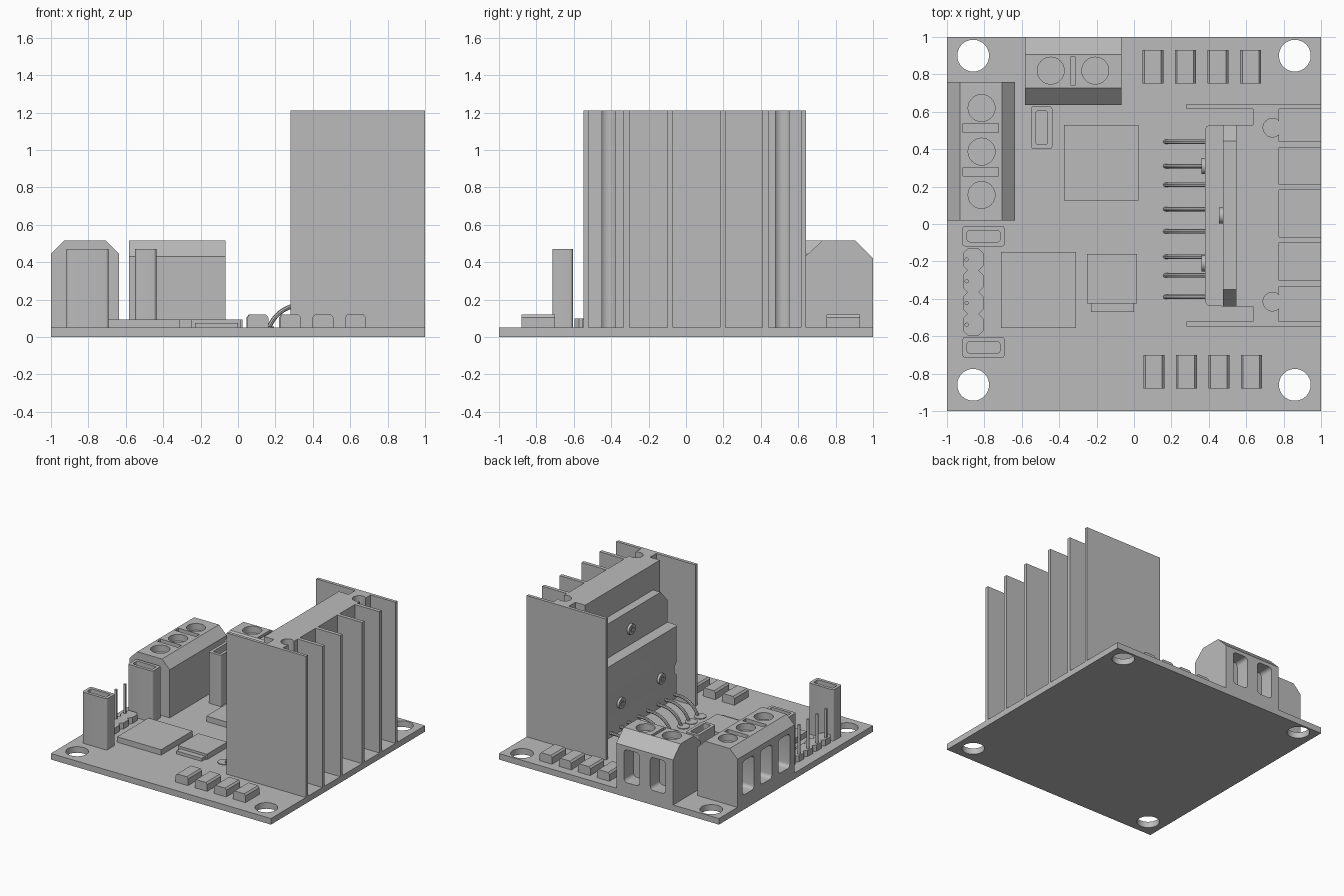
import bpy, bmesh, math
from mathutils import Vector

if "Cube" in bpy.data.objects:
    bpy.data.objects.remove(bpy.data.objects["Cube"], do_unlink=True)

grey = bpy.data.materials.new("plain grey")
grey.use_nodes = True
COLOUR = (0.5, 0.5, 0.5, 1)
grey.diffuse_color = COLOUR
grey.node_tree.nodes["Principled BSDF"].inputs["Base Color"].default_value = COLOUR
BOARD = 0.05


def activate(ob):
    bpy.ops.object.select_all(action='DESELECT')
    ob.select_set(True)
    bpy.context.view_layer.objects.active = ob


def prism(name, pts, axis, lo, hi):
    """Extrude a 2D outline along an axis: x uses (y,z), y uses (x,z), z uses (x,y)."""
    place = {'x': lambda u, v, w: (w, u, v), 'y': lambda u, v, w: (u, w, v),
             'z': lambda u, v, w: (u, v, w)}[axis]
    bm = bmesh.new()
    face = bm.faces.new([bm.verts.new(place(u, v, lo)) for u, v in pts])
    new = bmesh.ops.extrude_face_region(bm, geom=[face])['geom']
    shift = Vector(place(0, 0, hi - lo))
    bmesh.ops.translate(bm, vec=shift, verts=[g for g in new if isinstance(g, bmesh.types.BMVert)])
    bmesh.ops.recalc_face_normals(bm, faces=bm.faces)
    mesh = bpy.data.meshes.new(name)
    bm.to_mesh(mesh)
    bm.free()
    mesh.materials.append(grey)
    ob = bpy.data.objects.new(name, mesh)
    bpy.context.collection.objects.link(ob)
    return ob


def rect(u0, u1, v0, v1):
    return [(u0, v0), (u1, v0), (u1, v1), (u0, v1)]


def arc(u, v, r, a0, a1, n):
    return [(u + r * math.cos(math.radians(a0 + (a1 - a0) * i / n)),
             v + r * math.sin(math.radians(a0 + (a1 - a0) * i / n))) for i in range(n + 1)]


def circle(u, v, r, n=32):
    return arc(u, v, r, 0, 360, n)[:-1]


def rounded(u0, u1, v0, v1, r):
    return (arc(u1 - r, v1 - r, r, 0, 90, 5) + arc(u0 + r, v1 - r, r, 90, 180, 5)
            + arc(u0 + r, v0 + r, r, 180, 270, 5) + arc(u1 - r, v0 + r, r, 270, 360, 5))


def box(name, x0, x1, y0, y1, z0, z1):
    return prism(name, rect(x0, x1, y0, y1), 'z', z0, z1)


def cut(ob, cutters):
    for cutter in cutters:
        mod = ob.modifiers.new("cut", 'BOOLEAN')
        mod.operation, mod.solver, mod.object = 'DIFFERENCE', 'EXACT', cutter
        activate(ob)
        bpy.ops.object.modifier_apply(modifier=mod.name)
        bpy.data.objects.remove(cutter, do_unlink=True)
    return ob


def smooth(ob):
    activate(ob)
    bpy.ops.object.shade_smooth_by_angle(angle=math.radians(30))
    return ob


# Circuit board with four mounting holes
board = box("circuit_board", -1, 1, -1, 1, 0, BOARD)
smooth(cut(board, [prism("hole", circle(x, y, 0.085), 'z', -0.1, 0.2)
                   for x in (-0.86, 0.86) for y in (-0.86, 0.9)]))

# Heat sink: core with two screw channels, four fins and two side plates
core = ([(0.775, -0.525)] + arc(0.74, -0.415, 0.05, -45, -315, 18)
        + arc(0.74, 0.515, 0.05, -45, -315, 18)
        + [(0.775, 0.62), (0.635, 0.62), (0.635, 0.53), (0.545, 0.53),
           (0.545, -0.44), (0.635, -0.44), (0.635, -0.525)])
smooth(prism("heat_sink_core", core, 'z', BOARD, 1.21))
for i, y in enumerate((-0.318, -0.085, 0.197, 0.425)):
    box(f"heat_sink_fin_{i + 1}", 0.77, 1, y - 0.015, y + 0.015, BOARD, 1.21)
for side, y in (("right", -0.535), ("left", 0.628)):
    box(f"heat_sink_plate_{side}", 0.28, 1, y - 0.013, y + 0.013, BOARD, 1.21)

# Power chip: metal tab with clipped corners and a notched body
prism("chip_tab", [(-0.44, 0.15), (0.53, 0.15), (0.53, 0.9), (0.445, 1.0),
                   (-0.35, 1.0), (-0.44, 0.9)], 'x', 0.475, 0.547)
body = prism("chip_body", rounded(0.38, 0.56, -0.44, 0.53, 0.03)[5:17]
             + [(0.48, -0.44), (0.48, 0.53)], 'z', 0.13, 0.72)
smooth(cut(body, [prism("notch", circle(y, 0.37, 0.055), 'x', 0.3, 0.475) for y in (-0.445, 0.535)]))

# Cross-head screws
for i, (x, y, z) in enumerate(((0.475, 0.045, 0.85), (0.38, 0.31, 0.37), (0.38, -0.21, 0.37))):
    head = prism(f"screw_{i + 1}", circle(y, z, 0.043, 24), 'x', x - 0.02, x + 0.01)
    smooth(cut(head, [
        prism("slot", rect(y - 0.028, y + 0.028, z - 0.007, z + 0.007), 'x', x - 0.1, x - 0.008),
        prism("slot", rect(y - 0.007, y + 0.007, z - 0.028, z + 0.028), 'x', x - 0.1, x - 0.008)]))

# Bent chip leads and their solder pads
for i, y in enumerate((0.44, 0.31, 0.21, 0.08, -0.04, -0.175, -0.275, -0.39)):
    path = arc(0.33, 0.025, 0.145, 180, 90, 10) + [(0.42, 0.17)]
    curve = bpy.data.curves.new(f"chip_lead_{i + 1}", 'CURVE')
    curve.dimensions = '3D'
    curve.bevel_depth = 0.012
    curve.bevel_resolution = 2
    spline = curve.splines.new('POLY')
    spline.points.add(len(path) - 1)
    for p, (x, z) in zip(spline.points, path):
        p.co = (x - 0.03 * (1 - min(1, z / 0.17)), y, z, 1)
    curve.materials.append(grey)
    lead = bpy.data.objects.new(curve.name, curve)
    bpy.context.collection.objects.link(lead)
    activate(lead)
    bpy.ops.object.convert(target='MESH')
    smooth(bpy.context.view_layer.objects.active)
    prism(f"solder_pad_{i + 1}", circle(0.145, y, 0.047, 24), 'z', BOARD - 0.01, BOARD + 0.006)

# Three-way terminal block on the right edge
block = prism("terminal_block_three", [(-1, BOARD), (-0.635, BOARD), (-0.635, 0.445),
              (-0.705, 0.515), (-0.93, 0.515), (-1, 0.445)], 'y', 0.02, 0.76)
cutters = []
for y in (0.62, 0.387, 0.155):
    cutters += [prism("well", circle(-0.815, y, 0.072), 'z', 0.46, 0.7),
                prism("entry", rounded(y - 0.075, y + 0.075, 0.12, 0.4, 0.03), 'x', -1.1, -0.88)]
cutters += [box("groove", -0.915, -0.725, y - 0.023, y + 0.023, 0.47, 0.7) for y in (0.513, 0.28)]
smooth(cut(block, cutters))

# Two-way terminal block on the back edge
block = prism("terminal_block_two", [(0.637, BOARD), (1, BOARD), (1, 0.42), (0.905, 0.515),
              (0.728, 0.515), (0.637, 0.43)], 'x', -0.583, -0.067)
cutters = [box("groove", -0.338, -0.315, 0.74, 0.895, 0.47, 0.7)]
for x in (-0.445, -0.207):
    cutters += [prism("well", circle(x, 0.82, 0.072), 'z', 0.46, 0.7),
                prism("entry", rounded(x - 0.07, x + 0.07, 0.12, 0.39, 0.03), 'y', 0.88, 1.1)]
smooth(cut(block, cutters))

# Tall hollow jumper caps
for i, (x0, x1, y0, y1) in enumerate(((-0.917, -0.692, -0.12, -0.01),
                                      (-0.917, -0.692, -0.715, -0.605), (-0.55, -0.437, 0.4, 0.63))):
    cap = prism(f"jumper_cap_{i + 1}", rounded(x0, x1, y0, y1, 0.015), 'z', BOARD, 0.47)
    smooth(cut(cap, [prism("hollow", rounded(x0 + 0.025, x1 - 0.025, y0 + 0.025, y1 - 0.025, 0.012),
                           'z', 0.2, 0.6)]))

# Pin header with clipped segments
for i in range(4):
    y, h, c = -0.19 - 0.116 * i, 0.058, 0.025
    prism(f"header_segment_{i + 1}", [(-0.915, y - h + c), (-0.915 + c, y - h), (-0.805 - c, y - h),
          (-0.805, y - h + c), (-0.805, y + h - c), (-0.805 - c, y + h), (-0.915 + c, y + h),
          (-0.915, y + h - c)], 'z', BOARD, 0.1)
    smooth(prism(f"header_pin_{i + 1}", circle(-0.895, y, 0.011, 12), 'z', BOARD, 0.34))

# Flat chips
box("flat_chip_back", -0.375, 0.025, 0.125, 0.53, BOARD, 0.095)
box("flat_chip_front", -0.71, -0.31, -0.555, -0.15, BOARD, 0.095)
box("regulator", -0.25, 0.015, -0.425, -0.16, BOARD, 0.095)
box("regulator_tab", -0.23, 0.0, -0.47, -0.42, BOARD, 0.075)

# Two rows of small diodes
for row, x0, y0 in (("front", 0.05, -0.88), ("back", 0.045, 0.75)):
    for i in range(4):
        x = x0 + 0.174 * i
        part = prism(f"diode_{row}_{i + 1}", [(x, BOARD), (x + 0.112, BOARD), (x + 0.112, 0.105),
                     (x + 0.1, 0.12), (x + 0.012, 0.12), (x, 0.105)], 'y', y0, y0 + 0.18)
